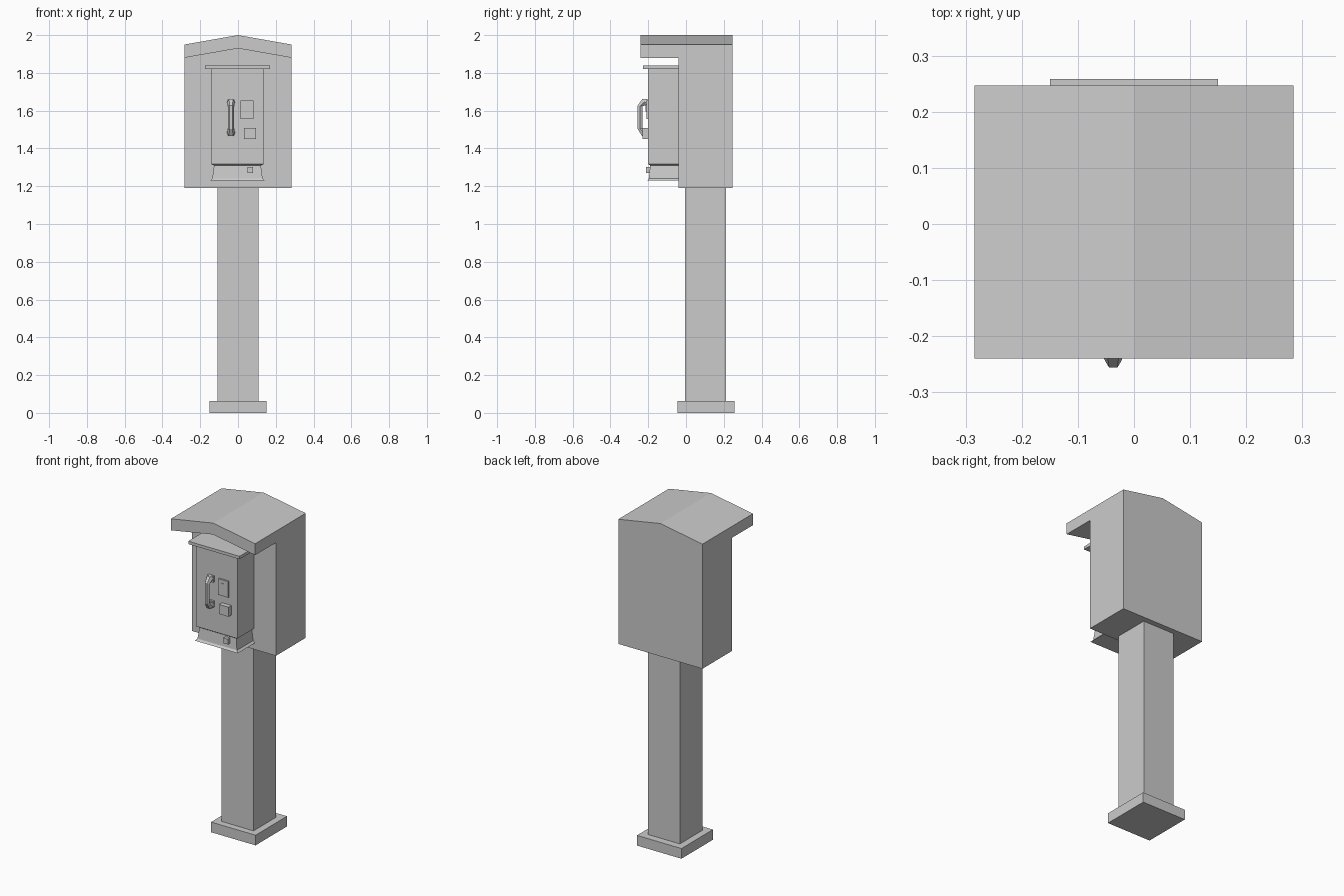
import bpy, bmesh
from math import cos, sin, pi
from mathutils import Vector

if "Cube" in bpy.data.objects:
    bpy.data.objects.remove(bpy.data.objects["Cube"])


def loft(name, rings):
    """Skin matching rings of points and cap both ends."""
    bm = bmesh.new()
    vs = [[bm.verts.new(p) for p in ring] for ring in rings]
    n = len(rings[0])
    for a, b in zip(vs, vs[1:]):
        for i in range(n):
            j = (i + 1) % n
            bm.faces.new((a[i], a[j], b[j], b[i]))
    bm.faces.new(vs[0][::-1])
    bm.faces.new(vs[-1])
    bmesh.ops.recalc_face_normals(bm, faces=bm.faces[:])
    me = bpy.data.meshes.new(name)
    bm.to_mesh(me)
    bm.free()
    ob = bpy.data.objects.new(name, me)
    bpy.context.collection.objects.link(ob)
    return ob


def rect(x0, x1, y0, y1, z):
    return [(x0, y0, z), (x1, y0, z), (x1, y1, z), (x0, y1, z)]


def box(name, x0, x1, y0, y1, z0, z1):
    return loft(name, [rect(x0, x1, y0, y1, z0), rect(x0, x1, y0, y1, z1)])


def extrude_y(name, profile, y0, y1):
    return loft(name, [[(x, y, z) for x, z in profile] for y in (y0, y1)])


# Pedestal
box("base_plate", -0.15, 0.15, -0.045, 0.258, 0, 0.062)
box("pedestal_column", -0.108, 0.108, -0.005, 0.213, 0.062, 1.19)

# Gabled housing and its overhanging canopy
W = 0.284
roof = [(W, 1.95), (0, 2.0), (-W, 1.95)]
extrude_y("housing", [(-W, 1.19), (W, 1.19)] + roof, -0.04, 0.247)
extrude_y("canopy", [(-W, 1.88), (0, 1.93), (W, 1.88)] + roof, -0.24, -0.04)

# Telephone body with narrowed waist and flared tray: (z, half width, front y)
CX, BACK = -0.003, -0.04
body = [(1.23, 0.145, -0.205), (1.242, 0.133, -0.196), (1.31, 0.124, -0.19),
        (1.317, 0.139, -0.2), (1.82, 0.139, -0.2)]
loft("telephone_body", [rect(CX - w, CX + w, y, BACK, z) for z, w, y in body])
box("telephone_cap", CX - 0.173, CX + 0.173, -0.228, BACK, 1.82, 1.838)

# Front panel details
box("coin_plate", 0.013, 0.081, -0.21, -0.198, 1.555, 1.653)
box("coin_slot", 0.036, 0.054, -0.214, -0.209, 1.595, 1.632)
box("button_box", 0.033, 0.096, -0.229, -0.198, 1.45, 1.508)
box("coin_return", 0.05, 0.08, -0.212, -0.188, 1.27, 1.302)

# Handset: six-sided section swept along a bent path (y, z, radius)
HX = -0.037
path = [(-0.21, 1.644, 0.02), (-0.223, 1.645, 0.021), (-0.243, 1.625, 0.015),
        (-0.243, 1.505, 0.015), (-0.224, 1.483, 0.022), (-0.208, 1.484, 0.022)]
pts = [Vector((HX, y, z)) for y, z, r in path]
rings = []
for i, p in enumerate(pts):
    t = (pts[min(i + 1, len(pts) - 1)] - pts[max(i - 1, 0)]).normalized()
    side = Vector((1, 0, 0))
    up = t.cross(side)
    r = path[i][2]
    rings.append([p + r * (cos(k * pi / 3) * side + sin(k * pi / 3) * up)
                  for k in range(6)])
loft("handset", rings)

# Cradles holding each end of the handset
for label, z in (("upper", 1.64), ("lower", 1.487)):
    box(label + "_cradle", HX - 0.019, HX + 0.019, -0.212, -0.198,
        z - 0.019, z + 0.019)
